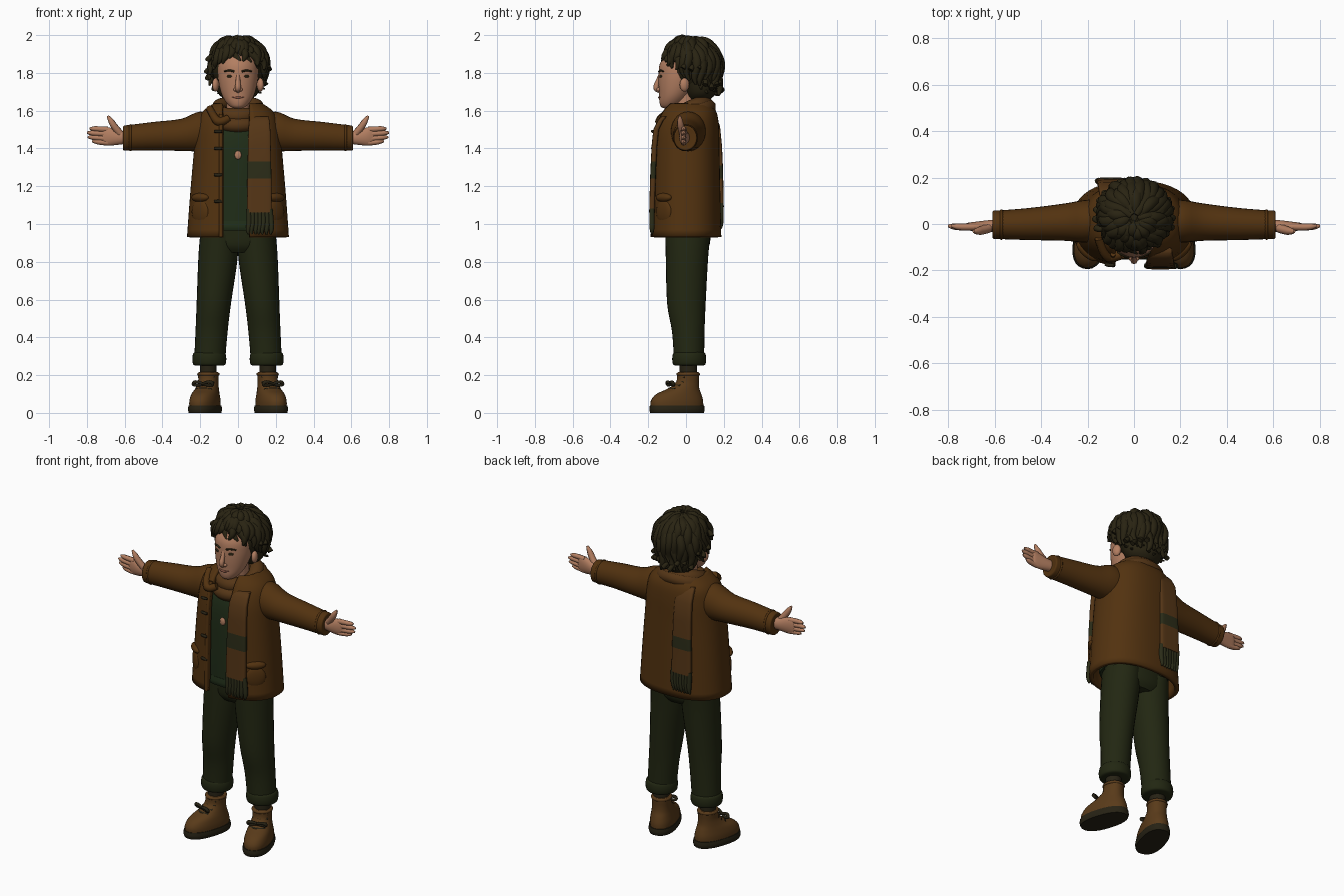
import bpy, bmesh, math, random
from mathutils import Vector

random.seed(4)
if "Cube" in bpy.data.objects:
    bpy.data.objects.remove(bpy.data.objects["Cube"], do_unlink=True)


def material(name, *rgb):
    m = bpy.data.materials.new(name)
    m.use_nodes = True
    m.diffuse_color = (*rgb, 1)
    for node in m.node_tree.nodes:
        if node.type == 'BSDF_PRINCIPLED':
            node.inputs["Base Color"].default_value = (*rgb, 1)
            node.inputs["Roughness"].default_value = 0.8
    return m


SKIN = material("skin", .45, .21, .12)
LIP = material("lip", .3, .11, .07)
HAIR = material("dark_hair", .022, .017, .006)
COAT = material("coat_brown", .085, .032, .005)
SCARF = material("scarf_brown", .09, .036, .008)
STRIPE = material("scarf_stripe", .024, .025, .009)
SWEATER = material("sweater_green", .014, .026, .009)
TROUSER = material("trouser_green", .016, .02, .006)
BOOT = material("boot_leather", .1, .043, .01)
SOLE = material("dark_sole", .02, .016, .007)


def add(name, me, mats):
    for m in mats:
        me.materials.append(m)
    me.shade_smooth()
    me.set_sharp_from_angle(angle=math.radians(50))
    ob = bpy.data.objects.new(name, me)
    bpy.context.collection.objects.link(ob)
    return ob


def from_bmesh(name, bm, mats):
    bmesh.ops.recalc_face_normals(bm, faces=bm.faces)
    me = bpy.data.meshes.new(name)
    bm.to_mesh(me)
    bm.free()
    return add(name, me, mats)


def spline(rings, steps):
    """Smooth interpolation through the given rings."""
    out = []
    for i in range(len(rings) - 1):
        a, b, c, d = (rings[min(max(i + k, 0), len(rings) - 1)] for k in (-1, 0, 1, 2))
        for s in range(steps):
            t = s / steps
            out.append([q + .5 * t * (r - p + t * (2 * p - 5 * q + 4 * r - w + t * (3 * (q - r) + w - p)))
                        for p, q, r, w in zip(a, b, c, d)])
    return out + [list(rings[-1])]


def power(v, p):
    return math.copysign(abs(v) ** p, v)


def loft(name, rings, mats, axis='Z', n=28, p=1.0, gap=None, steps=4, rule=None):
    """Skin rings of (x, y, z, radius_u, radius_v); gap leaves the front open."""
    bm = bmesh.new()
    rows = []
    for x, y, z, ru, rv in spline(rings, steps):
        t0, t1 = (math.asin((g / ru) ** (1 / p)) for g in gap) if gap else (0, 0)
        row = []
        for k in range(n + 1 if gap else n):
            t = t0 + (2 * math.pi - t0 - t1) * k / n
            u, v = ru * power(math.sin(t), p), -rv * power(math.cos(t), p)
            off = (u, v, 0) if axis == 'Z' else (0, u, v)
            row.append(bm.verts.new(Vector((x, y, z)) + Vector(off)))
        rows.append(row)
    for a, b in zip(rows, rows[1:]):
        for k in range(n):
            j = (k + 1) % len(a)
            f = bm.faces.new((a[k], a[j], b[j], b[k]))
            if rule:
                f.material_index = rule(f.calc_center_median())
    if not gap:
        bm.faces.new(rows[0])
        bm.faces.new(rows[-1])
    return from_bmesh(name, bm, mats)


def ball(name, loc, scale, mat, rot=(0, 0, 0)):
    bm = bmesh.new()
    bmesh.ops.create_uvsphere(bm, u_segments=24, v_segments=14, radius=1)
    bmesh.ops.scale(bm, vec=scale, verts=bm.verts)
    ob = from_bmesh(name, bm, [mat])
    ob.location, ob.rotation_euler = loc, rot
    return ob


def tubes(name, strands, mat, cyclic=False):
    """Round strands, each a list of (x, y, z, radius)."""
    cu = bpy.data.curves.new(name + "_path", 'CURVE')
    cu.dimensions, cu.bevel_depth, cu.bevel_resolution = '3D', 1, 2
    cu.resolution_u, cu.use_fill_caps = 4, True
    for pts in strands:
        sp = cu.splines.new('NURBS')
        sp.points.add(len(pts) - 1)
        for q, (x, y, z, r) in zip(sp.points, pts):
            q.co, q.radius = (x, y, z, 1), r
        sp.order_u = 3
        sp.use_cyclic_u, sp.use_endpoint_u = cyclic, not cyclic
    tmp = bpy.data.objects.new(name + "_path", cu)
    bpy.context.collection.objects.link(tmp)
    dg = bpy.context.evaluated_depsgraph_get()
    me = bpy.data.meshes.new_from_object(tmp.evaluated_get(dg))
    bpy.data.objects.remove(tmp, do_unlink=True)
    me.materials.clear()
    return add(name, me, [mat])


# Torso: sweater, hips and open coat
loft("sweater", [(0, 0, .97, .2, .148), (0, 0, 1.2, .2, .15), (0, 0, 1.45, .18, .14),
                 (0, .01, 1.58, .1, .1)], [SWEATER], p=.85)
loft("sweater_hem", [(0, 0, .965, .2, .15), (0, 0, .985, .205, .155), (0, 0, 1.015, .2, .15)], [SWEATER], p=.85)
loft("trouser_hips", [(0, .01, .85, .15, .09), (0, .01, .89, .19, .115), (0, .01, .97, .2, .122)], [TROUSER])
coat = loft("coat_body", [(0, 0, .93, .258, .175), (0, 0, 1.15, .242, .17), (0, 0, 1.38, .222, .165),
                          (0, .005, 1.5, .21, .158), (0, .015, 1.58, .185, .138), (0, .02, 1.63, .12, .105)],
            [COAT], n=44, p=.85, gap=(.06, .08))
solid = coat.modifiers.new("thickness", 'SOLIDIFY')
solid.thickness, solid.offset = .024, 0
tubes("coat_placket", [[(-.09, y, z, .011) for y, z in
                        ((-.176, .93), (-.171, 1.15), (-.165, 1.38), (-.155, 1.5), (-.13, 1.58))]], COAT)
for z in (1.12, 1.26, 1.4, 1.49):
    tubes("coat_toggle", [[(-.125, -.172, z, .007), (-.105, -.18, z, .01), (-.085, -.176, z, .007)]], SOLE)
tubes("lapel", [[(-.05, -.13, 1.56, .02), (-.1, -.145, 1.53, .026), (-.13, -.13, 1.57, .02),
                 (-.15, -.06, 1.61, .02)]], COAT)
ball("pendant", (0, -.148, 1.365), (.018, .009, .023), SKIN)

for s, side in ((1, "left"), (-1, "right")):
    # Pocket flap and pocket bag
    for part, z, h, d in (("flap", 1.14, .024, .026), ("bag", 1.065, .065, .018)):
        ball(f"{side}_pocket_{part}", (s * .2, -.117, z), (.058, d, h), COAT, (0, 0, s * .72))
    # Sleeve with turned-in cuff
    sleeve = [(.1, .015, 1.48, .085, .085), (.2, .012, 1.49, .092, .105), (.3, .008, 1.472, .08, .085),
              (.45, 0, 1.465, .069, .075), (.57, -.003, 1.457, .062, .068), (.605, -.003, 1.455, .06, .065),
              (.607, -.003, 1.455, .045, .05)]
    loft(f"{side}_sleeve", [(s * r[0], *r[1:]) for r in sleeve], [COAT], axis='X')
    tubes(f"{side}_cuff_seam", [[(s * .57, -.003 + .06 * math.cos(a), 1.457 + .066 * math.sin(a), .007)
                                 for a in (k * math.pi / 8 for k in range(16))]], COAT, cyclic=True)
    # Hand
    palm = [(.58, -.005, 1.458, .026, .032), (.63, -.01, 1.458, .026, .038), (.68, -.012, 1.463, .022, .048),
            (.715, -.01, 1.465, .015, .047), (.73, -.01, 1.465, .008, .035)]
    loft(f"{side}_palm", [(s * r[0], *r[1:]) for r in palm], [SKIN], axis='X')
    fingers = [[(s * .69, -.012, z, .015), (s * (.69 + end) / 2, -.014, z + .003, .0145), (s * (end - .015), -.01, zt, .013),
                (s * end, -.008, zt, .005)]
               for z, zt, end in ((1.5, 1.505, .785), (1.476, 1.483, .8), (1.452, 1.46, .795), (1.43, 1.438, .772))]
    fingers.append([(s * .625, -.018, 1.48, .02), (s * .655, -.028, 1.515, .019), (s * .675, -.032, 1.55, .016),
                    (s * .69, -.032, 1.572, .006)])
    tubes(f"{side}_fingers", fingers, SKIN)
    # Trouser leg, rolled cuff and sock
    leg = [(.1, .01, .95, .1, .12), (.106, .005, .82, .104, .112), (.128, .002, .58, .091, .102),
           (.14, .012, .43, .085, .086), (.15, .016, .28, .082, .08)]
    loft(f"{side}_trouser_leg", [(s * r[0], *r[1:]) for r in leg], [TROUSER])
    cuff = [(.25, .07), (.257, .085), (.285, .09), (.312, .086), (.322, .076)]
    loft(f"{side}_trouser_cuff", [(s * .152, .017, z, r, r) for z, r in cuff], [TROUSER])
    loft(f"{side}_sock", [(s * .158, .012, z, .044, .046) for z in (.18, .27)], [SOLE])
    # Boot, built straight and then turned outwards
    boot = [
        loft(f"{side}_boot_sole", [(0, -.05, 0, .074, .145), (0, -.05, .018, .078, .15), (0, -.05, .04, .075, .147)],
             [SOLE], p=.85),
        loft(f"{side}_boot_upper", [(0, -.05, .03, .072, .143), (0, -.05, .065, .072, .142), (0, -.04, .1, .066, .122),
                                    (0, -.012, .13, .058, .083), (0, .008, .165, .052, .06),
                                    (0, .012, .21, .053, .058), (0, .012, .215, .045, .048)], [BOOT], p=.9),
        tubes(f"{side}_boot_collar", [[(.052 * math.cos(a), .012 + .056 * math.sin(a), .205, .009)
                                       for a in (k * math.pi / 6 for k in range(12))]], BOOT, cyclic=True),
        tubes(f"{side}_boot_laces", [[(-.042, y + .025, z, .006), (0, y - .014, z + .004, .008), (.042, y + .025, z, .006)]
                                     for y, z in ((-.098, .125), (-.07, .143), (-.05, .165), (-.045, .188))] +
              [[(0, -.085, .155, .007), (d * .045, -.095, .172, .01), (d * .06, -.08, .14, .009), (0, -.085, .15, .006)]
               for d in (1, -1)], SOLE)]
    for ob in boot:
        ob.location, ob.rotation_euler = (s * .16, 0, 0), (0, 0, s * .3)

# Scarf wraps and hanging tails
for name, r, z, tilt, w in (("upper", .098, 1.605, .035, .042), ("middle", .115, 1.572, .05, .042),
                            ("lower", .125, 1.55, .028, .036)):
    tubes(f"scarf_wrap_{name}", [[(r * 1.04 * math.cos(a), .008 + r * math.sin(a), z + tilt * math.sin(a),
                                   w + .004 * math.sin(3 * a)) for a in (k * math.pi / 10 for k in range(20))]],
          SCARF, cyclic=True)


def tail(name, x, path, stripe):
    loft(name, [(x, y, z, w, .015) for z, y, w in path], [SCARF, STRIPE], p=.45, steps=2,
         rule=lambda c: int(stripe[0] < c.z < stripe[1]))
    z, y, w = path[-1]
    strands = []
    for k in range(7):
        px = x + w * (k / 3 - 1) * .88
        strands.append([(px, y, z + .02, .013), (px + .006, y, z - .05, .015),
                        (px + random.uniform(-.01, .01), y, z - .1, .012), (px, y, z - .115, .004)])
    tubes(name + "_fringe", strands, STRIPE)


tail("scarf_front_tail", .113, [(1.57, -.115, .05), (1.5, -.158, .058), (1.33, -.171, .062), (1.24, -.175, .064),
                                (1.06, -.18, .065)], (1.24, 1.33))
tail("scarf_back_tail", -.1, [(1.6, .115, .045), (1.52, .165, .055), (1.31, .18, .06), (1.24, .182, .062),
                              (1.09, .185, .064)], (1.24, 1.31))

# Head and face
loft("neck", [(0, 0, 1.5, .065, .065), (0, -.005, 1.7, .06, .065)], [SKIN])
loft("head", [(0, -.095, 1.612, .02, .02), (0, -.09, 1.622, .042, .043), (0, -.075, 1.648, .066, .066),
              (0, -.06, 1.685, .086, .082), (0, -.045, 1.735, .1, .1), (0, -.035, 1.79, .107, .11),
              (0, -.03, 1.85, .104, .108), (0, -.02, 1.91, .08, .08)], [SKIN], n=36)
tubes("nose", [[(0, -.135, 1.79, .011), (0, -.148, 1.755, .012), (0, -.16, 1.725, .016), (0, -.152, 1.708, .014),
                (0, -.135, 1.702, .009)]], SKIN)
tubes("mouth", [[(-.032, -.133, 1.674, .003), (-.012, -.142, 1.67, .006), (.012, -.142, 1.67, .006),
                 (.032, -.133, 1.674, .003)]], LIP)
for s, side in ((1, "left"), (-1, "right")):
    ball(f"{side}_nostril", (s * .014, -.145, 1.712), (.011, .012, .01), SKIN)
    ball(f"{side}_eye", (s * .045, -.132, 1.782), (.016, .008, .008), HAIR, (0, 0, s * .35))
    tubes(f"{side}_brow", [[(s * .02, -.143, 1.807, .005), (s * .045, -.138, 1.817, .006),
                            (s * .072, -.12, 1.808, .004)]], HAIR)
    ball(f"{side}_ear", (s * .118, -.008, 1.737), (.018, .026, .036), SKIN, (0, 0, s * .3))

# Hair: a solid cap under layers of wavy locks swept out from the crown
ball("hair_cap", (0, .04, 1.835), (.143, .138, .143), HAIR)
loft("hair_nape", [(0, .07, 1.66, .07, .06), (0, .075, 1.7, .11, .085), (0, .06, 1.8, .13, .11)], [HAIR])


def lock(az, reach, size, width):
    end = math.radians((112 - 40 * math.cos(az)) * reach)
    seed, pts = random.uniform(0, 6), []
    for k in range(10):
        t = k / 9
        phi = .1 + (end - .1) * t
        a = az + .25 * (t - 1) + .13 * math.sin(9 * t + seed) * t
        r = size * (1 + .05 * math.sin(8 * t + seed) + .1 * max(0, t - .75))
        flat = r * math.sin(min(phi, 1.75))
        taper = width * (.6 + .6 * math.sin(math.pi * min(t * 1.1, 1))) * (1 if k < 9 else .4)
        pts.append((flat * math.sin(a), .025 - flat * 1.03 * math.cos(a), 1.822 + r * math.cos(phi), taper))
    return pts


locks = []
for count, reach, size, width in ((28, 1, .147, .024), (22, .82, .15, .025), (16, .55, .153, .024)):
    for k in range(count):
        locks.append(lock(2 * math.pi * (k + random.uniform(-.25, .25)) / count,
                          reach * random.uniform(.93, 1.05), size, width))
tubes("hair_locks", locks, HAIR)

# Loose curled tips round the sides and back
curls = []
for k in range(16):
    az = math.pi * (.42 + 1.16 * k / 15)
    z = 1.80 + .11 * math.cos(az) + random.uniform(-.02, .05)
    curls.append([((.145 + .022 * math.cos(b)) * math.sin(az + .08 * math.sin(b)),
                   .025 - (.145 + .022 * math.cos(b)) * math.cos(az + .08 * math.sin(b)),
                   z + .022 * math.sin(b), .015 - .0018 * j)
                  for j, b in enumerate(i * .85 for i in range(7))])
tubes("hair_curls", curls, HAIR)
